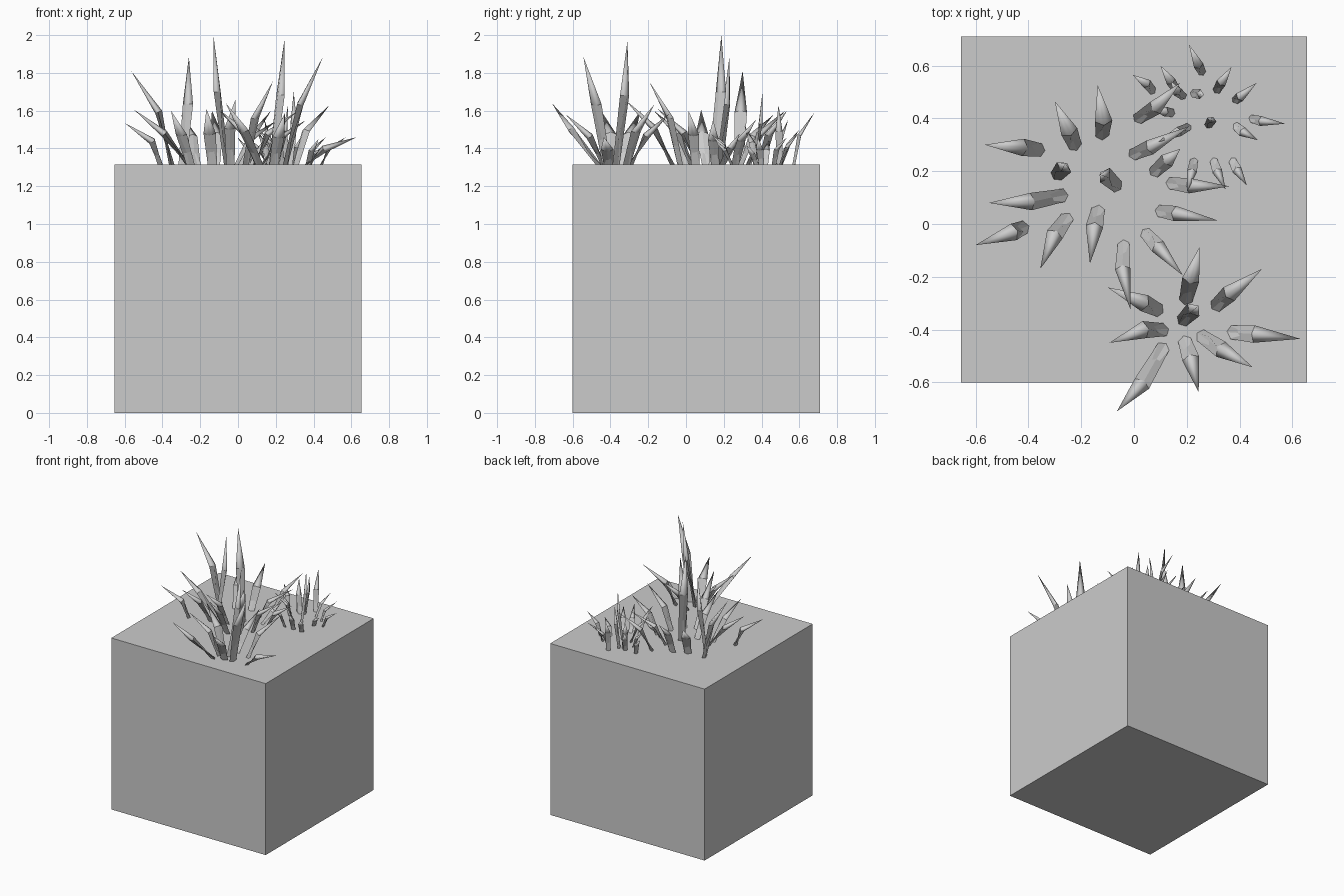
import bpy, bmesh
from mathutils import Vector

TOP = 1.315


def blade(bm, base, mid, tip, tip_z, w):
    # Bent blade: flattened diamond section, widest at the bend, pointed tip
    h = tip_z - TOP
    b = Vector((base[0], base[1], TOP - 0.005))
    t = Vector((tip[0], tip[1], tip_z))
    m = Vector((mid[0], mid[1], TOP + 0.56 * h))
    out = Vector((t.x - b.x, t.y - b.y, 0)).normalized()
    side = Vector((-out.y, out.x, 0))
    rings = []
    for p, s, axis in ((b, 0.75, m - b), (m, 1.0, t - b)):
        n = axis.normalized().cross(side)
        if p is b:
            n = out
        rings.append([bm.verts.new(p + d * s) for d in
                      (side * w / 2, n * w * 0.3, -side * w / 2, -n * w * 0.3)])
    apex = bm.verts.new(t)
    for i in range(4):
        j = (i + 1) % 4
        bm.faces.new((rings[0][i], rings[0][j], rings[1][j], rings[1][i]))
        bm.faces.new((rings[1][i], rings[1][j], apex))
    bm.faces.new(rings[0][::-1])


def clump(name, blades, w):
    bm = bmesh.new()
    for bx, by, mx, my, tx, ty, z in blades:
        blade(bm, (bx, by), (mx, my), (tx, ty), z, w)
    bmesh.ops.recalc_face_normals(bm, faces=bm.faces)
    me = bpy.data.meshes.new(name)
    bm.to_mesh(me)
    bm.free()
    ob = bpy.data.objects.new(name, me)
    bpy.context.collection.objects.link(ob)
    for p in me.polygons:
        p.use_smooth = len(p.vertices) == 3


# Ground block
bpy.ops.mesh.primitive_cube_add(size=1, location=(0, 0.055, TOP / 2))
block = bpy.context.object
block.name = "ground_block"
block.scale = (1.31, 1.31, TOP)

# Grass: base xy, bend xy, tip xy, tip height
clump("grass_left", [
    (-.35, .28, -.42, .29, -.565, .30, 1.81), (-.22, .29, -.245, .35, -.30, .465, 1.58),
    (-.12, .33, -.115, .39, -.138, .527, 1.60), (-.26, .11, -.39, .085, -.55, .08, 1.605),
    (-.41, -.01, -.455, -.03, -.60, -.08, 1.535), (-.25, .03, -.30, -.04, -.355, -.17, 1.60),
    (-.135, .06, -.15, -.01, -.167, -.15, 1.61), (-.295, .18, -.265, .215, -.26, .23, 1.885),
    (-.06, .14, -.11, .185, -.13, .187, 2.0)], .066)

clump("grass_front", [
    (.10, -.33, .04, -.30, -.10, -.24, 1.60), (.195, -.295, .215, -.21, .248, -.088, 1.585),
    (.305, -.315, .36, -.265, .485, -.17, 1.63), (.36, -.41, .455, -.417, .63, -.435, 1.46),
    (.25, -.42, .33, -.475, .45, -.543, 1.885), (.19, -.435, .215, -.51, .245, -.637, 1.58),
    (.115, -.46, .03, -.605, -.065, -.71, 1.64), (.12, -.40, .04, -.40, -.093, -.45, 1.60),
    (.18, -.37, .225, -.325, .245, -.31, 1.97)], .066)

clump("grass_middle", [
    (.01, .395, .08, .44, .175, .535, 1.60), (-.01, .26, .06, .29, .21, .37, 1.55),
    (.07, .19, .125, .24, .175, .285, 1.48), (.13, .155, .21, .145, .36, .143, 1.55),
    (.09, .05, .155, .04, .318, .013, 1.60), (.04, -.03, .09, -.085, .185, -.195, 1.755),
    (-.04, -.07, -.043, -.17, -.013, -.325, 1.66)], .058)

clump("grass_back", [
    (.075, .50, .05, .53, -.005, .565, 1.46), (.165, .50, .14, .54, .10, .60, 1.50),
    (.26, .57, .245, .60, .208, .68, 1.59), (.31, .50, .33, .535, .37, .595, 1.48),
    (.38, .465, .40, .48, .465, .535, 1.46), (.44, .40, .48, .39, .572, .38, 1.46),
    (.38, .375, .41, .35, .468, .318, 1.42), (.37, .245, .39, .205, .427, .147, 1.45),
    (.30, .245, .315, .20, .347, .13, 1.48), (.228, .245, .22, .20, .20, .12, 1.50),
    (.28, .37, .295, .395, .295, .405, 1.70), (.22, .495, .25, .492, .265, .49, 1.63),
    (.19, .48, .165, .50, .14, .54, 1.55), (.21, .37, .17, .35, .09, .31, 1.52),
    (.15, .42, .12, .425, .06, .44, 1.45)], .038)
